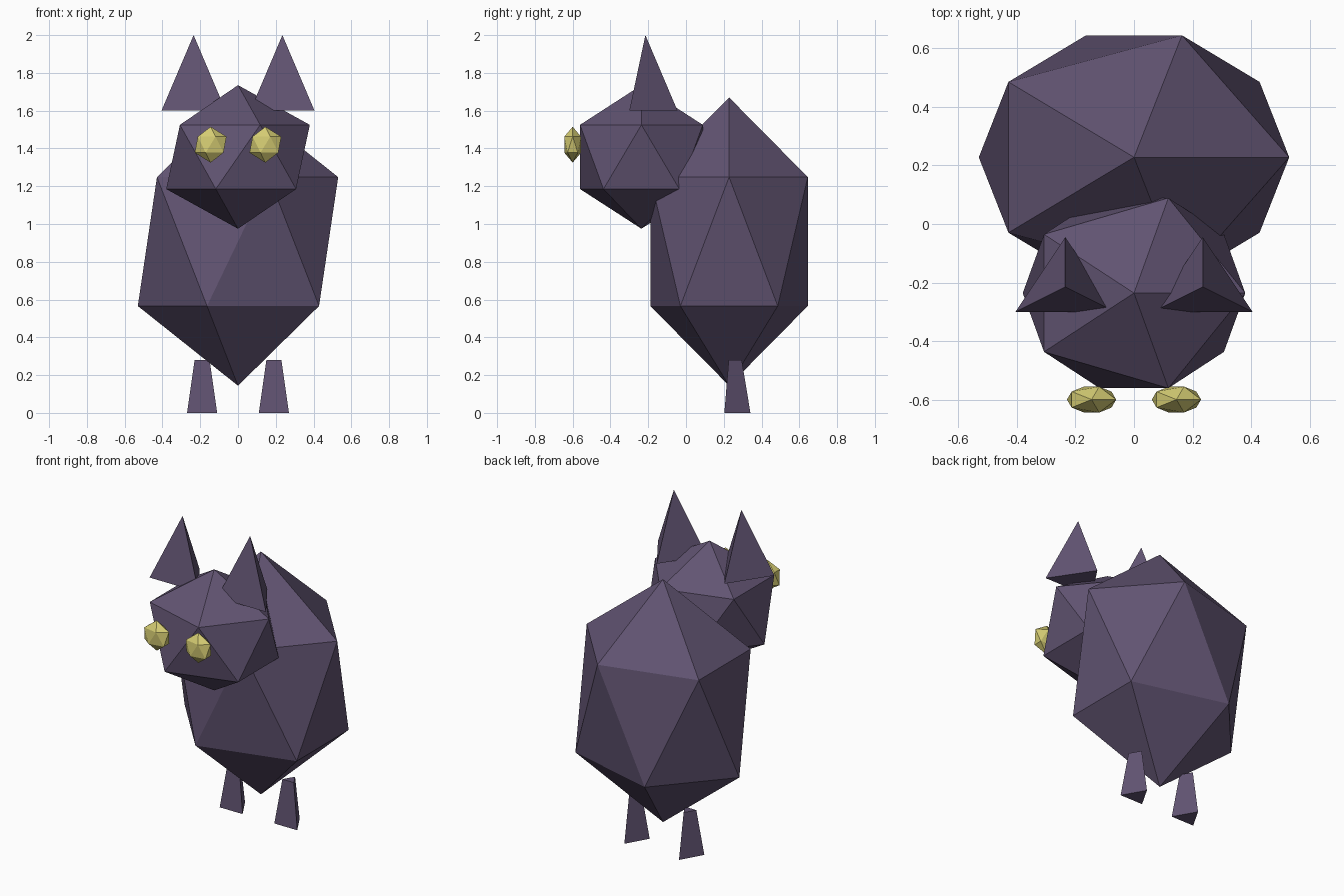
import bpy

if "Cube" in bpy.data.objects:
    bpy.data.objects.remove(bpy.data.objects["Cube"])


def material(name, rgb):
    mat = bpy.data.materials.new(name)
    mat.diffuse_color = (*rgb, 1)
    mat.use_nodes = True
    mat.node_tree.nodes["Principled BSDF"].inputs["Base Color"].default_value = mat.diffuse_color
    return mat


PURPLE = material("dusky_purple", (0.12, 0.088, 0.168))
YELLOW = material("pale_yellow", (0.66, 0.60, 0.17))


def finish(name, mat, scale):
    ob = bpy.context.object
    ob.name = name
    ob.scale = scale
    ob.data.materials.append(mat)
    return ob


def gem(name, loc, scale, mat):
    """Twenty-sided faceted ball."""
    bpy.ops.mesh.primitive_ico_sphere_add(subdivisions=1, radius=1, location=loc)
    return finish(name, mat, scale)


def spike(name, loc, r_bottom, r_top, height, scale):
    """Three-sided cone with its flat side to the front, standing on loc."""
    x, y, z = loc
    bpy.ops.mesh.primitive_cone_add(vertices=3, radius1=r_bottom, radius2=r_top,
                                    depth=height, location=(x, y, z + height / 2))
    return finish(name, PURPLE, scale)


# Body and head
gem("body", (0, 0.228, 0.907), (0.593, 0.49, 0.763), PURPLE)
gem("head", (0, -0.236, 1.355), (0.425, 0.382, 0.38), PURPLE)

# Paired parts
for side, s in (("left", -1), ("right", 1)):
    gem(side + "_eye", (s * 0.145, -0.6, 1.42), (0.094, 0.052, 0.095), YELLOW)
    spike(side + "_ear", (s * 0.235, -0.215, 1.6), 0.17, 0, 0.4, (1.155, 1, 1))
    spike(side + "_leg", (s * 0.19, 0.249, 0), 0.092, 0.046, 0.28, (1, 1, 1))
